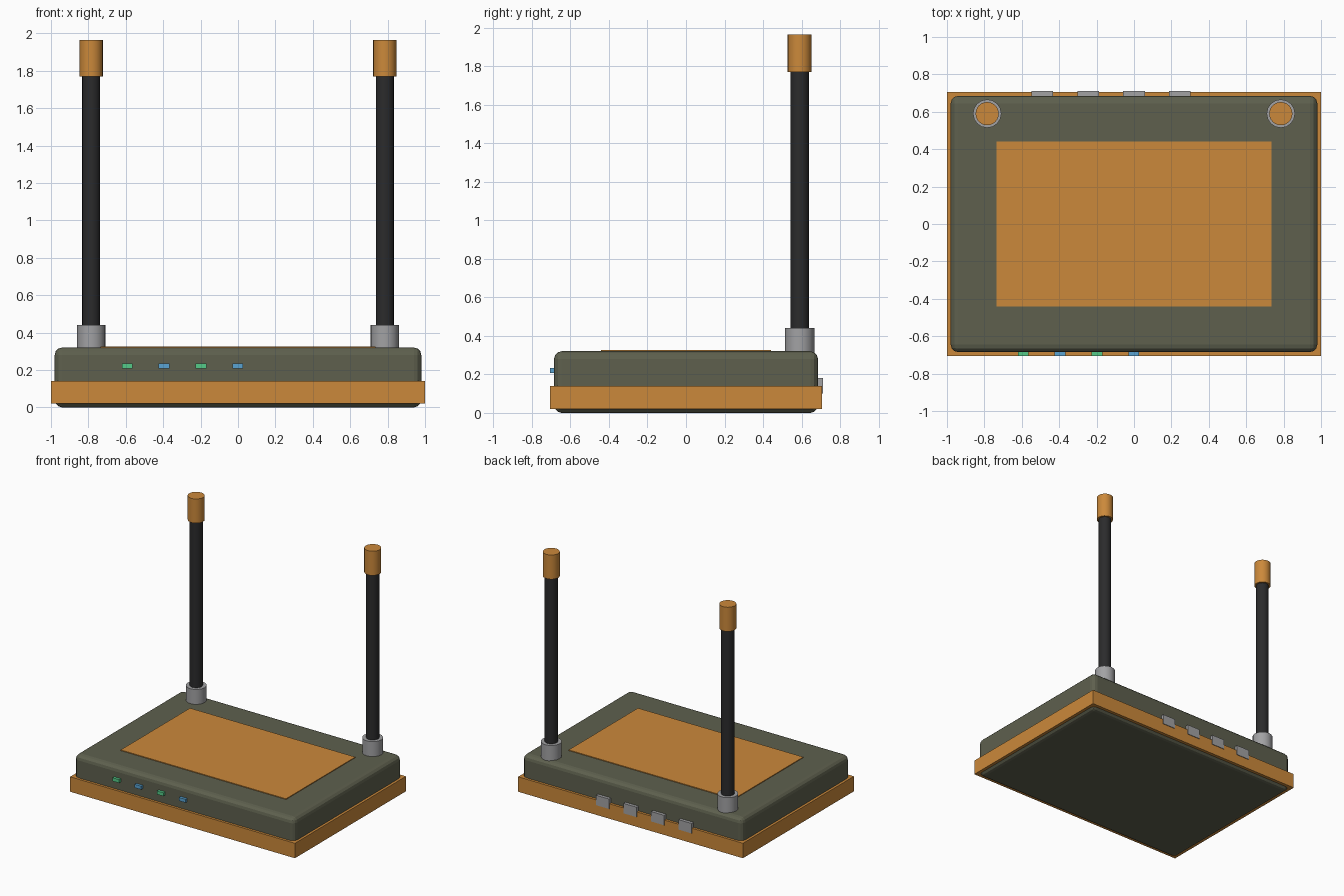
import bpy

cube = bpy.data.objects.get("Cube")
if cube:
    bpy.data.objects.remove(cube, do_unlink=True)


def material(name, r, g, b):
    m = bpy.data.materials.new(name)
    m.use_nodes = True
    m.diffuse_color = (r, g, b, 1)
    m.node_tree.nodes["Principled BSDF"].inputs["Base Color"].default_value = (r, g, b, 1)
    return m


olive = material("olive", 0.112, 0.117, 0.076)
orange = material("orange", 0.6, 0.25, 0.043)
black = material("black", 0.024, 0.024, 0.025)
grey = material("grey", 0.36, 0.36, 0.37)
green = material("green", 0.09, 0.6, 0.25)
blue = material("blue", 0.1, 0.37, 0.65)


def box(name, mat, x, y, z, bevel=0):
    """Box from (min, max) pairs, with an optional rounded edge."""
    bpy.ops.mesh.primitive_cube_add(size=1, location=[sum(p) / 2 for p in (x, y, z)])
    ob = bpy.context.object
    ob.name = name
    ob.scale = [p[1] - p[0] for p in (x, y, z)]
    bpy.ops.object.transform_apply(location=False, rotation=False, scale=True)
    ob.data.materials.append(mat)
    if bevel:
        mod = ob.modifiers.new("rounded_edges", 'BEVEL')
        mod.width = bevel
        mod.segments = 3
    return ob


def cylinder(name, mat, x, y, radius, bottom, top, sides):
    bpy.ops.mesh.primitive_cylinder_add(vertices=sides, radius=radius, depth=top - bottom,
                                        location=(x, y, (bottom + top) / 2))
    ob = bpy.context.object
    ob.name = name
    ob.data.materials.append(mat)
    bpy.ops.object.shade_smooth_by_angle()
    return ob


# Case, bumper band and top panel
box("case", olive, (-0.98, 0.98), (-0.685, 0.685), (0, 0.32), 0.04)
box("bumper_band", orange, (-1, 1), (-0.705, 0.705), (0.02, 0.14))
box("top_panel", orange, (-0.735, 0.735), (-0.44, 0.44), (0.31, 0.326))

# Antennas with collar, rod and tip
for side, x in (("left", 0.785), ("right", -0.785)):
    cylinder(f"{side}_antenna_collar", grey, x, 0.59, 0.076, 0.3, 0.44, 16)
    cylinder(f"{side}_antenna_rod", black, x, 0.59, 0.048, 0.4, 1.8, 20)
    cylinder(f"{side}_antenna_tip", orange, x, 0.59, 0.062, 1.77, 1.965, 24)

# Status lights on the front and ports on the back
for i in range(4):
    x = -0.592 + 0.197 * i
    box(f"status_light_{i + 1}", blue if i % 2 else green,
        (x - 0.029, x + 0.029), (-0.707, -0.67), (0.207, 0.234))
    x = -0.49 + 0.245 * i
    box(f"port_{i + 1}", grey, (x - 0.058, x + 0.058), (0.66, 0.71), (0.1, 0.18))
